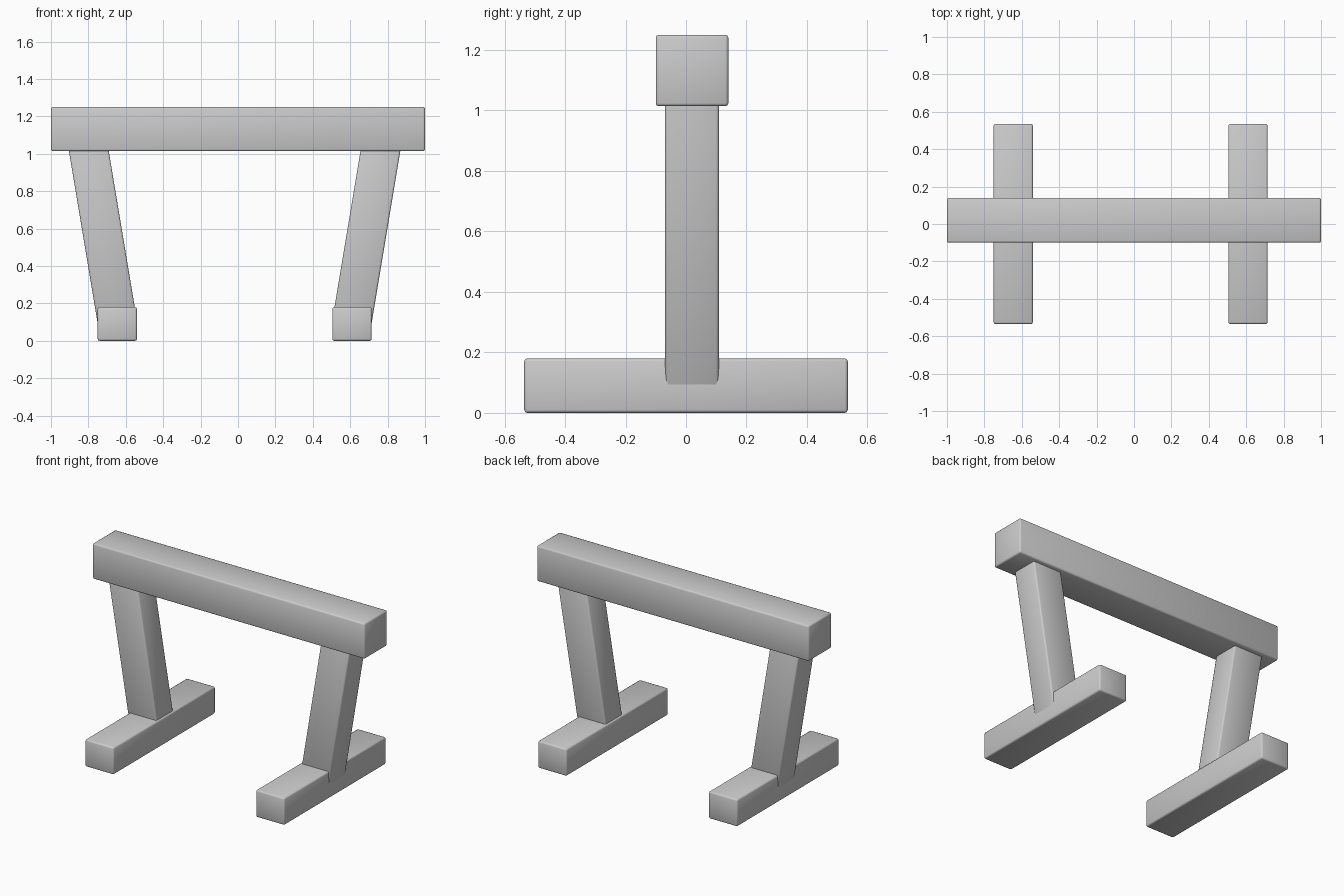
import bpy, math
from mathutils import Vector

if "Cube" in bpy.data.objects:
    bpy.data.objects.remove(bpy.data.objects["Cube"])


def block(name, center, size, tilt=0.0):
    """Box with softly rounded edges, tilted about the y axis."""
    bpy.ops.mesh.primitive_cube_add(size=1, location=center)
    ob = bpy.context.object
    ob.name = name
    ob.scale = size
    bpy.ops.object.transform_apply(location=False, rotation=False, scale=True)
    ob.rotation_euler.y = tilt
    bevel = ob.modifiers.new("soft_edges", 'BEVEL')
    bevel.width = 0.01
    bevel.segments = 2
    bpy.ops.object.shade_smooth()
    return ob


MID_X = -0.018   # the two stands are symmetric about this line
BEAM_Y = 0.02    # beam and legs sit slightly behind the feet centre

# Top beam
block("top_beam", (0, BEAM_Y, 1.132), (2.0, 0.24, 0.236))

# Two stands: a cross foot and an outward leaning leg
for side, label in ((-1, "left"), (1, "right")):
    block(label + "_foot", (MID_X + side * 0.6275, 0, 0.09), (0.21, 1.07, 0.18))

    bottom = Vector((MID_X + side * 0.627, BEAM_Y, 0.10))
    top = Vector((MID_X + side * 0.797, BEAM_Y, 1.12))
    axis = top - bottom
    block(label + "_leg", (bottom + top) / 2, (0.21, 0.178, axis.length),
          math.atan2(axis.x, axis.z))
